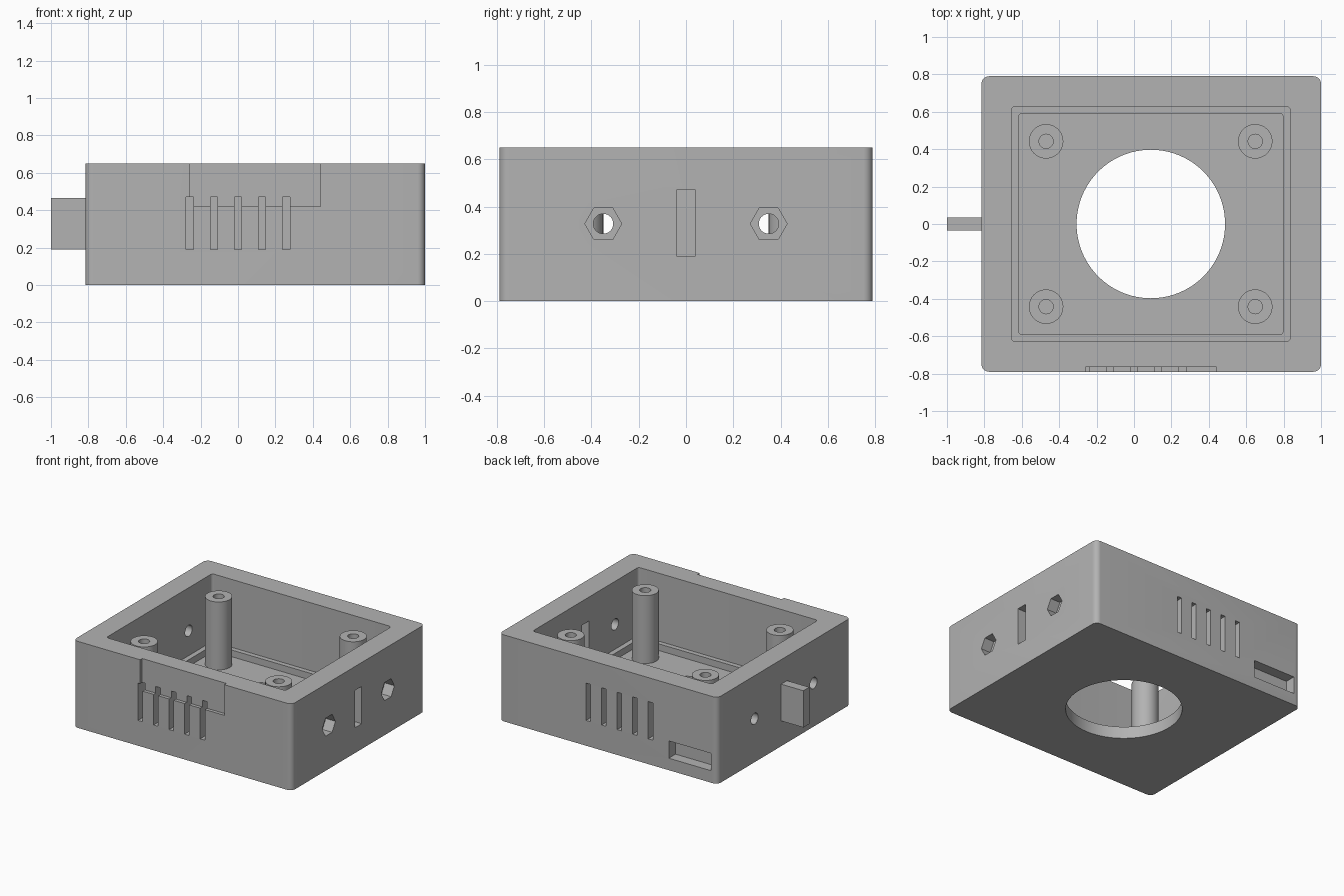
import bpy, bmesh, math
from mathutils import Matrix

cube = bpy.data.objects.get("Cube")
if cube:
    bpy.data.objects.remove(cube, do_unlink=True)

grey = bpy.data.materials.new("plain grey")
grey.use_nodes = True
COLOUR = (0.45, 0.45, 0.45, 1)
grey.diffuse_color = COLOUR
grey.node_tree.nodes["Principled BSDF"].inputs["Base Color"].default_value = COLOUR


def finish(bm, name):
    mesh = bpy.data.meshes.new(name)
    bm.to_mesh(mesh)
    bm.free()
    mesh.materials.append(grey)
    obj = bpy.data.objects.new(name, mesh)
    bpy.context.collection.objects.link(obj)
    return obj


def box(name, x0, x1, y0, y1, z0, z1, radius=0):
    """Box from its limits, with optional rounded upright edges."""
    bm = bmesh.new()
    bmesh.ops.create_cube(bm, size=1)
    for v in bm.verts:
        v.co.x = x1 if v.co.x > 0 else x0
        v.co.y = y1 if v.co.y > 0 else y0
        v.co.z = z1 if v.co.z > 0 else z0
    if radius:
        upright = [e for e in bm.edges
                   if abs(e.verts[0].co.z - e.verts[1].co.z) > 0.01]
        bmesh.ops.bevel(bm, geom=upright, offset=radius, segments=8,
                        affect='EDGES', profile=0.5)
    return finish(bm, name)


def rod(name, centre, radius, length, sides=64, along_x=False):
    """Prism or cylinder about its centre, upright or along x."""
    bm = bmesh.new()
    turn = Matrix.Rotation(math.pi / 2, 4, 'Y') if along_x else Matrix()
    bmesh.ops.create_cone(bm, cap_ends=True, segments=sides, radius1=radius,
                          radius2=radius, depth=length,
                          matrix=Matrix.Translation(centre) @ turn)
    return finish(bm, name)


def combine(target, tool, operation='DIFFERENCE'):
    mod = target.modifiers.new("combine", 'BOOLEAN')
    mod.operation, mod.solver, mod.object = operation, 'EXACT', tool
    bpy.context.view_layer.objects.active = target
    bpy.ops.object.modifier_apply(modifier=mod.name)
    bpy.data.objects.remove(tool, do_unlink=True)


def smooth(obj):
    bpy.ops.object.select_all(action='DESELECT')
    obj.select_set(True)
    bpy.context.view_layer.objects.active = obj
    bpy.ops.object.shade_smooth_by_angle(angle=math.radians(30))


LEFT, RIGHT, HALF, TOP = -0.815, 1.0, 0.79, 0.65
FLOOR, LEDGE, POCKET = 0.09, 0.14, 0.08
SLOT_LOW, SLOT_HIGH, MID = 0.19, 0.47, 0.327

# Case body with stepped cavity and round floor opening
case = box("case_body", LEFT, RIGHT, -HALF, HALF, 0, TOP, 0.04)
combine(case, box("cavity", -0.655, 0.835, -0.628, 0.628, LEDGE, 1, 0.02))
combine(case, box("lower_cavity", -0.617, 0.797, -0.592, 0.592, FLOOR, 0.5, 0.02))
combine(case, rod("floor_opening", (0.09, 0, 0), 0.397, 1, 96))

# Shallow label recess on the front
combine(case, box("front_recess", -0.26, 0.44, -1, -HALF + 0.025, 0.42, 1))

# Blind vent slots on front and back
for i in range(5):
    x = (i - 2) * 0.129
    for side in (-1, 1):
        y0, y1 = sorted((side * (HALF - POCKET), side))
        combine(case, box("vent", x - 0.019, x + 0.019, y0, y1, SLOT_LOW, SLOT_HIGH))

# Wide low pocket at the back
combine(case, box("back_pocket", -0.76, -0.41, HALF - POCKET, 1, 0.09, 0.22))

# Joining slot, bolt holes and nut pockets
combine(case, box("joint_slot", 0.75, 1.1, -0.04, 0.04, SLOT_LOW, SLOT_HIGH))
for y in (-0.35, 0.35):
    combine(case, rod("bolt_hole", (0, y, MID), 0.042, 3, 48, True))
    combine(case, rod("nut_pocket", (RIGHT, y, MID), 0.078, 2 * POCKET, 6, True))
smooth(case)

# Joining tab on the opposite side
box("joint_tab", -1, LEFT + 0.01, -0.035, 0.035, SLOT_LOW, SLOT_HIGH - 0.004)

# Four hollow screw posts
for x, sx in ((-0.47, "left"), (0.648, "right")):
    for y, sy in ((-0.442, "front"), (0.442, "back")):
        post = rod(f"screw_post_{sy}_{sx}", (x, y, 0.34), 0.092, 0.52)
        combine(post, rod("screw_hole", (x, y, 0.6), 0.038, 0.98, 48))
        smooth(post)
